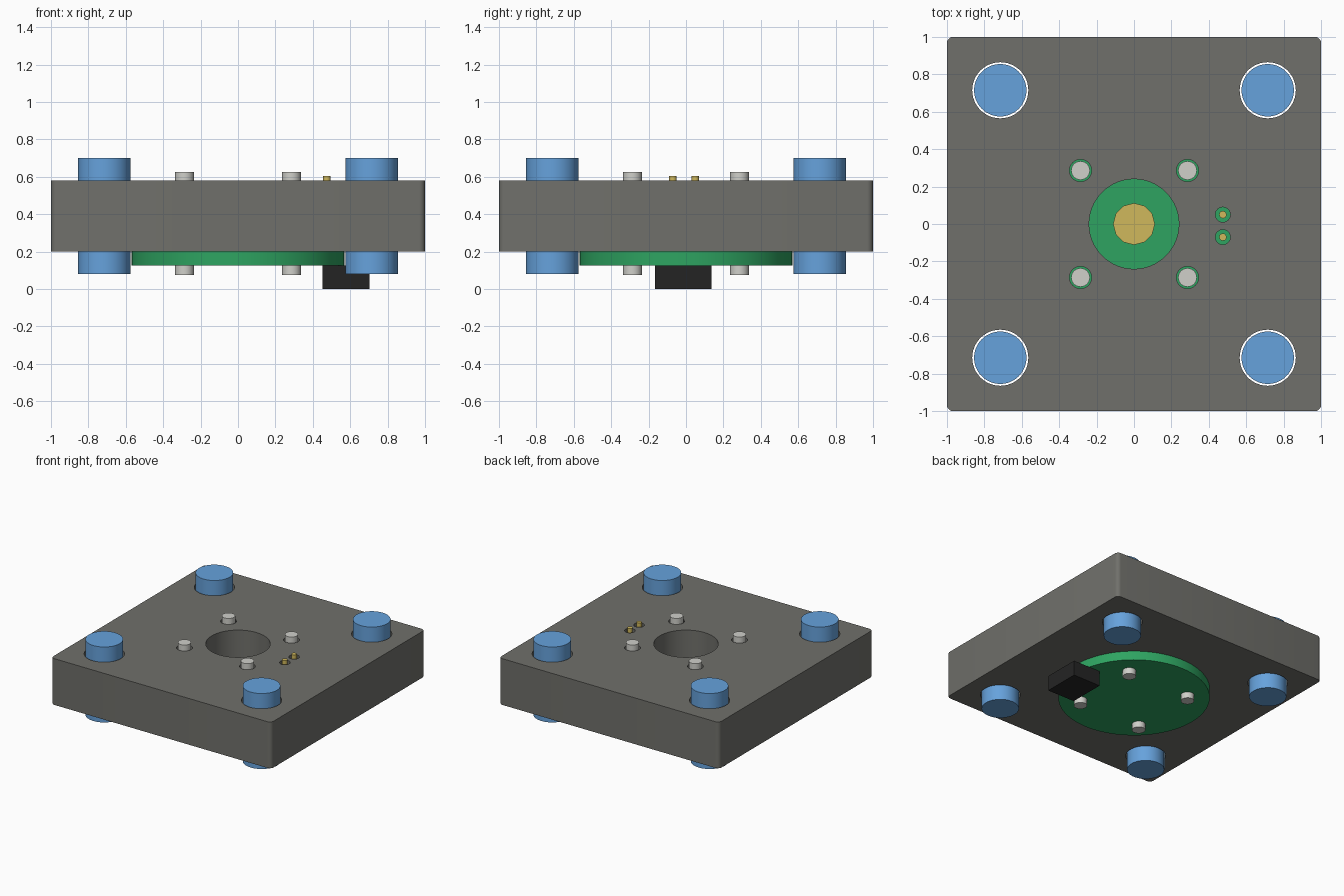
import bpy, bmesh, math
from mathutils import Matrix, Vector

if "Cube" in bpy.data.objects:
    bpy.data.objects.remove(bpy.data.objects["Cube"])


def material(name, rgb):
    m = bpy.data.materials.new(name)
    lin = [(c / 255 / 12.92) if c < 11 else ((c / 255 + 0.055) / 1.055) ** 2.4 for c in rgb]
    m.diffuse_color = (*lin, 1)
    m.use_nodes = True
    m.node_tree.nodes["Principled BSDF"].inputs["Base Color"].default_value = m.diffuse_color
    return m


GREY = material("dark_grey", (112, 112, 107))
BLUE = material("blue", (102, 162, 220))
GREEN = material("board_green", (46, 164, 97))
SILVER = material("silver", (208, 208, 202))
GOLD = material("gold", (208, 184, 92))
BLACK = material("black", (36, 36, 36))


def add_cylinder(bm, x, y, r, z0, z1, sides):
    bmesh.ops.create_cone(bm, cap_ends=True, segments=sides, radius1=r, radius2=r, depth=z1 - z0,
                          matrix=Matrix.Translation((x, y, (z0 + z1) / 2)))


def finish(name, bm, mat):
    me = bpy.data.meshes.new(name)
    bm.to_mesh(me)
    bm.free()
    me.materials.append(mat)
    ob = bpy.data.objects.new(name, me)
    bpy.context.collection.objects.link(ob)
    return ob


def smooth(ob):
    bpy.ops.object.select_all(action='DESELECT')
    ob.select_set(True)
    bpy.context.view_layer.objects.active = ob
    bpy.ops.object.shade_smooth_by_angle(angle=math.radians(35))


def cylinder(name, x, y, r, z0, z1, sides, mat):
    bm = bmesh.new()
    add_cylinder(bm, x, y, r, z0, z1, sides)
    ob = finish(name, bm, mat)
    smooth(ob)
    return ob


def box(name, lo, hi, mat, corner=0):
    lo, hi = Vector(lo), Vector(hi)
    bm = bmesh.new()
    bmesh.ops.create_cube(bm, size=1, matrix=Matrix.Translation((lo + hi) / 2)
                          @ Matrix.Diagonal((*(hi - lo), 1)))
    if corner:
        upright = [e for e in bm.edges if abs(e.verts[0].co.z - e.verts[1].co.z) > 0.01]
        bmesh.ops.bevel(bm, geom=upright, offset=corner, segments=5, profile=0.5, affect='EDGES')
    return finish(name, bm, mat)


corners = [(sx, sy) for sx in (-1, 1) for sy in (-1, 1)]
PEG, SCREW = 0.715, 0.286
pins = [(0.475, 0.05), (0.475, -0.07)]

# Plate with round through holes
plate = box("plate", (-1, -1, 0.2), (1, 1, 0.58), GREY, 0.032)
bm = bmesh.new()
add_cylinder(bm, 0, 0, 0.24, 0, 0.8, 64)
for sx, sy in corners:
    add_cylinder(bm, sx * PEG, sy * PEG, 0.15, 0, 0.8, 48)
    add_cylinder(bm, sx * SCREW, sy * SCREW, 0.059, 0, 0.8, 32)
for x, y in pins:
    add_cylinder(bm, x, y, 0.04, 0, 0.8, 24)
cutter = finish("hole_cutter", bm, GREY)
cutter.hide_render = True
mod = plate.modifiers.new("holes", 'BOOLEAN')
mod.operation, mod.solver, mod.object = 'DIFFERENCE', 'EXACT', cutter
bpy.context.view_layer.objects.active = plate
bpy.ops.object.modifier_apply(modifier=mod.name)
bpy.data.objects.remove(cutter)
smooth(plate)

# Pegs in the corner holes, screws through the board
for sx, sy in corners:
    cylinder("corner_peg", sx * PEG, sy * PEG, 0.14, 0.08, 0.70, 48, BLUE)
    cylinder("screw", sx * SCREW, sy * SCREW, 0.05, 0.075, 0.625, 24, SILVER)

# Round board underneath, with contact pad and pins
cylinder("round_board", 0, 0, 0.57, 0.125, 0.2, 80, GREEN)
cylinder("contact_pad", 0, 0, 0.112, 0.2, 0.22, 12, GOLD)
for x, y in pins:
    cylinder("contact_pin", x, y, 0.02, 0.2, 0.605, 12, GOLD)

# Connector block below the board
box("connector_block", (0.453, -0.167, 0), (0.703, 0.136, 0.125), BLACK)
